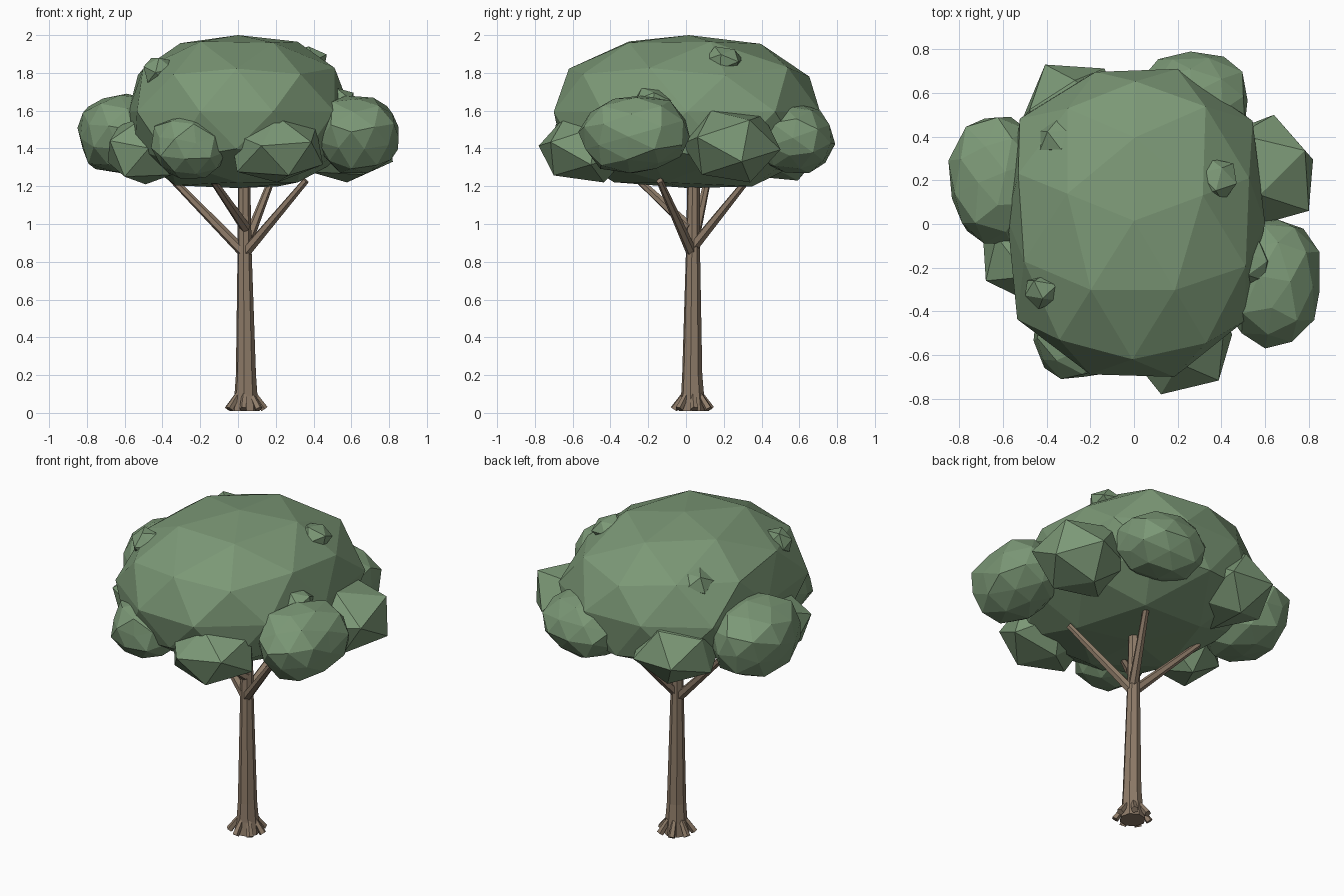
import bpy
import bmesh
import math
import random
from mathutils import Vector, Matrix

cube = bpy.data.objects.get("Cube")
if cube:
    bpy.data.objects.remove(cube, do_unlink=True)


def make_material(name, rgb):
    mat = bpy.data.materials.new(name)
    mat.use_nodes = True
    mat.diffuse_color = (*rgb, 1)
    mat.node_tree.nodes["Principled BSDF"].inputs["Base Color"].default_value = (*rgb, 1)
    return mat


leaf = make_material("leaf green", (0.2, 0.315, 0.182))
bark = make_material("bark brown", (0.272, 0.2, 0.14))


def add_object(name, bm, mat):
    bmesh.ops.recalc_face_normals(bm, faces=bm.faces)
    mesh = bpy.data.meshes.new(name)
    bm.to_mesh(mesh)
    bm.free()
    mesh.materials.append(mat)
    obj = bpy.data.objects.new(name, mesh)
    bpy.context.collection.objects.link(obj)
    return obj


def foliage(name, detail, low, high, seed, turn=0.0, jitter=0.1, top=2.0, bottom=2.0, tilt=0.0):
    """Faceted leaf clump filling the box from low to high; top and bottom set the squareness."""
    rng = random.Random(seed)
    bm = bmesh.new()
    spin = Matrix.Rotation(tilt, 4, "X") @ Matrix.Rotation(turn, 4, "Z")
    bmesh.ops.create_icosphere(bm, subdivisions=detail, radius=1, matrix=spin)
    for v in bm.verts:
        # push the sphere towards a rounded box, then roughen it
        power = top if v.co.z > 0 else bottom
        size = sum(abs(c) ** power for c in v.co) ** (1 / power)
        v.co *= (1 + rng.uniform(-jitter, jitter)) / size
    for axis in range(3):
        values = [v.co[axis] for v in bm.verts]
        least, span = min(values), max(values) - min(values)
        for v in bm.verts:
            t = (v.co[axis] - least) / span
            v.co[axis] = low[axis] + t * (high[axis] - low[axis])
    return add_object(name, bm, leaf)


def tube(name, rings, sides):
    """Tapered limb through (centre, radius) rings."""
    bm = bmesh.new()
    axis = Vector(rings[-1][0]) - Vector(rings[0][0])
    turn = axis.to_track_quat("Z", "Y")
    loops = []
    for centre, radius in rings:
        loop = []
        for i in range(sides):
            a = math.tau * (i + 0.5) / sides
            offset = Vector((math.cos(a), math.sin(a), 0)) * radius
            loop.append(bm.verts.new(Vector(centre) + turn @ offset))
        loops.append(loop)
    for lower, upper in zip(loops, loops[1:]):
        for i in range(sides):
            j = (i + 1) % sides
            bm.faces.new((lower[i], lower[j], upper[j], upper[i]))
    bm.faces.new(loops[0])
    bm.faces.new(loops[-1])
    return add_object(name, bm, bark)


# Main crown, domed above and flatter below
foliage("crown", 2, (-0.58, -0.7, 1.19), (0.6, 0.71, 2.0), seed=4, turn=0.3,
        jitter=0.03, top=2.25, bottom=2.9)

# Ring of leaf clumps around the crown: rounder ones and coarser ones
clumps = [
    ("right_clump", 2, (-0.85, -0.09, 1.27), (-0.4, 0.49, 1.69)),
    ("left_clump", 2, (0.41, -0.57, 1.27), (0.85, 0.02, 1.68)),
    ("back_left_clump", 2, (0.02, 0.34, 1.27), (0.52, 0.79, 1.64)),
    ("front_right_clump", 2, (-0.46, -0.71, 1.24), (-0.06, -0.28, 1.58)),
    ("left_coarse_clump", 1, (0.32, -0.02, 1.22), (0.82, 0.5, 1.6)),
    ("back_coarse_clump", 1, (-0.51, 0.25, 1.23), (-0.06, 0.73, 1.6)),
    ("right_coarse_clump", 1, (-0.69, -0.36, 1.21), (-0.28, 0.05, 1.57)),
    ("front_coarse_clump", 1, (-0.04, -0.78, 1.22), (0.45, -0.28, 1.57)),
]
for n, (name, detail, low, high) in enumerate(clumps):
    fullness = 2.4 if detail == 2 else 2.0
    foliage(name, detail, low, high, seed=n, turn=n * 0.8, tilt=0.4, jitter=0.07,
            top=fullness, bottom=fullness)

# Small sprigs breaking through the crown surface
sprigs = [
    ("back_left_sprig", (0.37, 0.2, 1.87), 0.1, 0.07),
    ("back_right_sprig", (-0.33, 0.39, 1.79), 0.1, 0.08),
    ("front_right_sprig", (-0.42, -0.31, 1.8), 0.08, 0.08),
    ("left_sprig", (0.52, -0.18, 1.65), 0.1, 0.07),
]
for n, (name, centre, r, height) in enumerate(sprigs):
    c, half = Vector(centre), Vector((r, r, height))
    foliage(name, 1, c - half, c + half, seed=n + 20, turn=n, tilt=0.5)

# Trunk with a slightly flared foot
tube("trunk", [((0.04, 0.035, 0.01), 0.074), ((0.042, 0.035, 0.09), 0.062),
               ((0.042, 0.033, 0.2), 0.054), ((0.035, 0.037, 0.85), 0.038),
               ((0.032, 0.04, 1.25), 0.033)], 8)

# Root toes
for i in range(7):
    a = math.tau * i / 7 + 0.1
    out = Vector((math.cos(a), math.sin(a), 0))
    base = Vector((0.04, 0.035, 0))
    tube("root", [(base + out * 0.045 + Vector((0, 0, 0.1)), 0.014),
                  (base + out * 0.1 + Vector((0, 0, 0.02)), 0.021)], 5)

# Branches reaching into the crown
branches = [
    ("right_branch", (0.03, 0.03, 0.85), (-0.37, 0.12, 1.26)),
    ("front_branch", (0.04, 0.02, 0.98), (-0.14, -0.26, 1.24)),
    ("back_branch", (0.04, 0.04, 0.88), (0.18, 0.33, 1.24)),
    ("left_branch", (0.04, 0.03, 0.85), (0.36, -0.14, 1.23)),
]
for name, start, end in branches:
    tube(name, [(start, 0.029), (end, 0.018)], 6)
